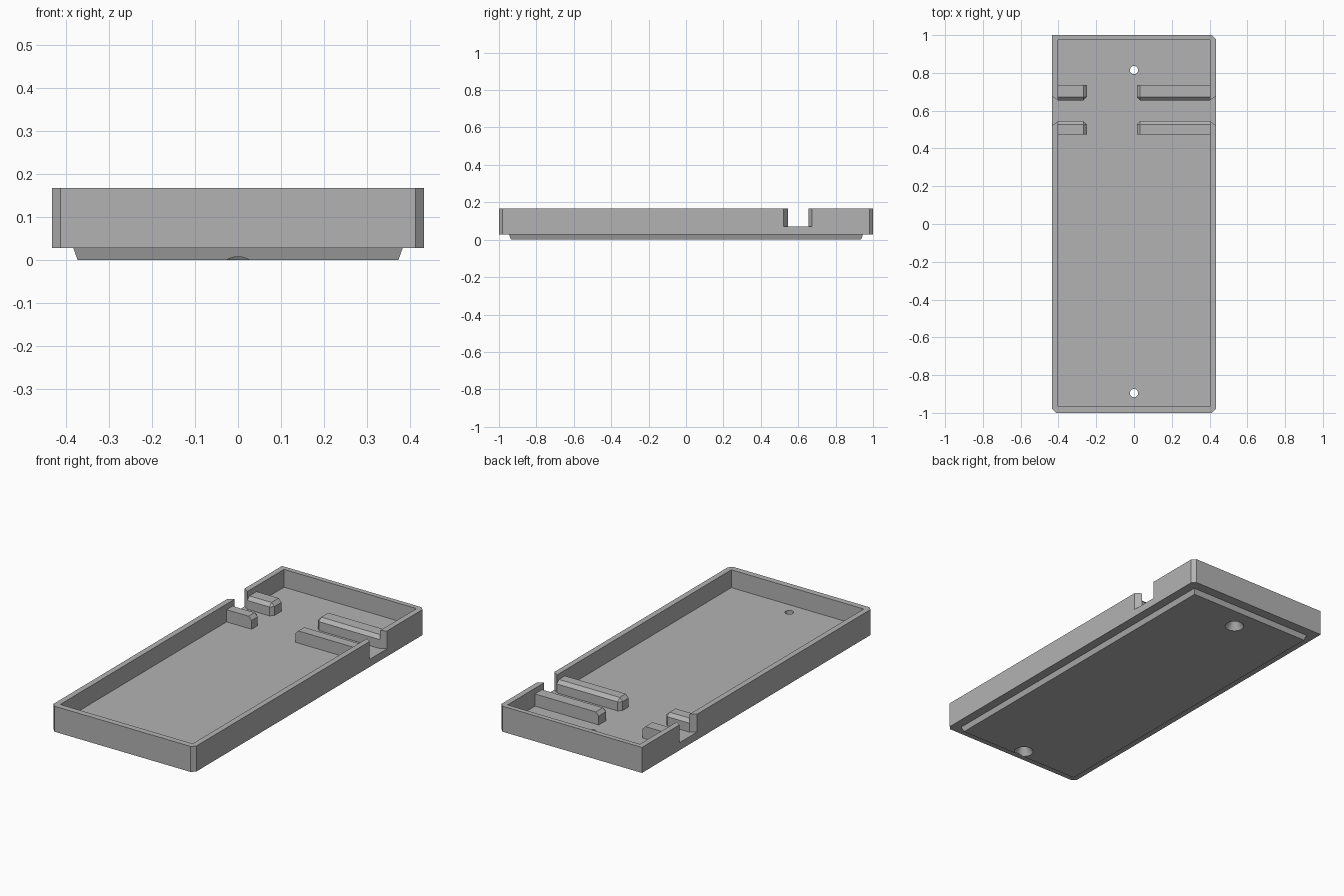
import bpy
import bmesh
from mathutils import Matrix, Vector

default = bpy.data.objects.get("Cube")
if default:
    bpy.data.objects.remove(default, do_unlink=True)

grey = bpy.data.materials.new("plain grey")
grey.use_nodes = True
color = (0.45, 0.45, 0.45, 1)
grey.diffuse_color = color
grey.node_tree.nodes["Principled BSDF"].inputs["Base Color"].default_value = color

HALF_X, HALF_Y = 0.433, 1.0
RIM, UNDERSIDE, FLOOR = 0.168, 0.028, 0.07
INNER_X = 0.402
CORNER = 0.02


def to_object(name, bm):
    bmesh.ops.recalc_face_normals(bm, faces=bm.faces)
    mesh = bpy.data.meshes.new(name)
    bm.to_mesh(mesh)
    bm.free()
    mesh.materials.append(grey)
    obj = bpy.data.objects.new(name, mesh)
    bpy.context.collection.objects.link(obj)
    return obj


def prism(name, outline, z0, z1, top_grow=0):
    """Extrude an outline; top_grow flares the top outward from the origin."""
    bm = bmesh.new()
    low = [bm.verts.new((x, y, z0)) for x, y in outline]
    high = []
    for x, y in outline:
        gx = top_grow if x > 0 else -top_grow
        gy = top_grow if y > 0 else -top_grow
        high.append(bm.verts.new((x + gx, y + gy, z1)))
    bm.faces.new(low)
    bm.faces.new(high)
    n = len(outline)
    for i in range(n):
        j = (i + 1) % n
        bm.faces.new((low[i], low[j], high[j], high[i]))
    return to_object(name, bm)


def cut(obj, cutter):
    mod = obj.modifiers.new("cut", "BOOLEAN")
    mod.operation = "DIFFERENCE"
    mod.solver = "EXACT"
    mod.object = cutter
    cutter.hide_render = True
    cutter.hide_viewport = True
    cutter.display_type = "WIRE"


# Tray shell: three clipped corners, one square back corner
X, Y, C = HALF_X, HALF_Y, CORNER
tray = prism("tray", [
    (-X + C, -Y), (X - C, -Y), (X, -Y + C), (X, Y - C), (X - C, Y),
    (-X, Y), (-X, -Y + C)], UNDERSIDE, RIM)

# Cavity with a flared cable notch through each long wall
right_half = [(INNER_X, 0.545), (X, 0.522), (X + 0.05, 0.522),
              (X + 0.05, 0.675), (X, 0.675), (INNER_X, 0.655)]
left_half = [(-x, y) for x, y in reversed(right_half)]
cavity = prism("cavity_cutter",
               [(-INNER_X, -0.967), (INNER_X, -0.967)] + right_half +
               [(INNER_X, 0.973), (-INNER_X, 0.973)] + left_half,
               FLOOR, RIM + 0.1)
cut(tray, cavity)

# Raised foot plate with sloping sides
bx, by = 0.373, 0.936
foot = prism("foot_plate", [(-bx, -by), (bx, -by), (bx, by), (-bx, by)],
             0, UNDERSIDE, top_grow=0.01)

# Countersunk screw holes through foot and floor
for label, y in (("front", -0.895), ("back", 0.815)):
    for part, r0, r1, z0, z1 in (("hole", 0.022, 0.022, -0.05, 0.1),
                                 ("countersink", 0.056, 0.022, -0.01, 0.04)):
        bm = bmesh.new()
        bmesh.ops.create_cone(
            bm, cap_ends=True, segments=32, radius1=r0, radius2=r1,
            depth=z1 - z0, matrix=Matrix.Translation((0, y, (z0 + z1) / 2)))
        cutter = to_object(f"{label}_{part}_cutter", bm)
        cut(tray, cutter)
        cut(foot, cutter)


# Cable guide rails, bevelled where they face the channel, the middle and up
def rail(name, x_wall, x_end, y_back, y_channel, top=0.137):
    bm = bmesh.new()
    bmesh.ops.create_cube(bm, size=1)
    size = Vector((abs(x_end - x_wall), abs(y_channel - y_back), top - FLOOR))
    mid = Vector(((x_end + x_wall) / 2, (y_channel + y_back) / 2, (top + FLOOR) / 2))
    bmesh.ops.scale(bm, vec=size, verts=bm.verts)
    bmesh.ops.translate(bm, vec=mid, verts=bm.verts)
    bm.normal_update()
    open_sides = (Vector((x_end - x_wall, 0, 0)), Vector((0, y_channel - y_back, 0)),
                  Vector((0, 0, 1)))

    def is_open(face):
        return any(face.normal.dot(d.normalized()) > 0.9 for d in open_sides)

    edges = [e for e in bm.edges if all(is_open(f) for f in e.link_faces)]
    bmesh.ops.bevel(bm, geom=edges, offset=0.018, segments=1, affect="EDGES")
    to_object(name, bm)


for side, x_wall, x_end in (("left", INNER_X, 0.015), ("right", -INNER_X, -0.25)):
    rail(f"{side}_front_rail", x_wall, x_end, 0.475, 0.545)
    rail(f"{side}_back_rail", x_wall, x_end, 0.735, 0.655)
